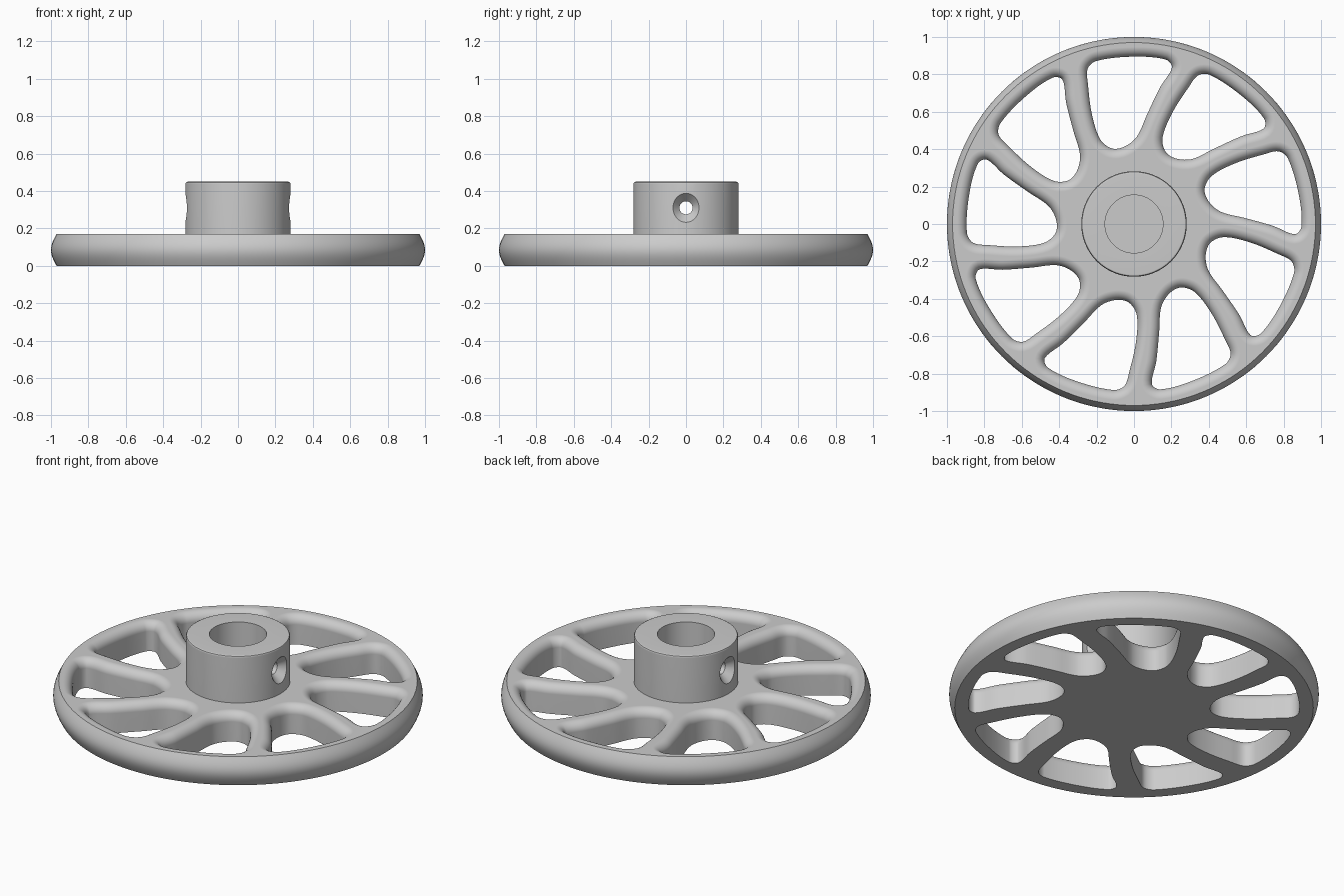
import bpy, bmesh, math
from mathutils import Vector, Matrix

if "Cube" in bpy.data.objects:
    bpy.data.objects.remove(bpy.data.objects["Cube"], do_unlink=True)

grey = bpy.data.materials.new("plain grey")
grey.use_nodes = True
colour = (0.6, 0.6, 0.6, 1)
grey.diffuse_color = colour
grey.node_tree.nodes["Principled BSDF"].inputs["Base Color"].default_value = colour

WHEEL_TOP, HUB_TOP, WINDOWS = 0.17, 0.45, 9


def add_object(name, bm):
    bmesh.ops.recalc_face_normals(bm, faces=bm.faces[:])
    mesh = bpy.data.meshes.new(name)
    bm.to_mesh(mesh)
    bm.free()
    mesh.materials.append(grey)
    obj = bpy.data.objects.new(name, mesh)
    bpy.context.collection.objects.link(obj)
    return obj


def loft(bm, rings, closed=False):
    """Skin rings of points; cap the ends, or join last to first."""
    rows = [[bm.verts.new(p) for p in ring] for ring in rings]
    n = len(rows[0])
    pairs = list(zip(rows, rows[1:])) + ([(rows[-1], rows[0])] if closed else [])
    for a, b in pairs:
        for i in range(n):
            j = (i + 1) % n
            bm.faces.new((a[i], a[j], b[j], b[i]))
    if not closed:
        bm.faces.new(rows[0][::-1])
        bm.faces.new(rows[-1])


def lathe(name, profile, steps, closed=False, turn=None):
    bm = bmesh.new()
    angles = [math.tau * i / steps for i in range(steps)]
    loft(bm, [[(r * math.cos(a), r * math.sin(a), z) for a in angles] for r, z in profile], closed)
    if turn:
        bm.transform(turn)
    return add_object(name, bm)


def cut(target, cutter):
    mod = target.modifiers.new("cut", "BOOLEAN")
    mod.operation, mod.solver, mod.object = "DIFFERENCE", "EXACT", cutter
    bpy.context.view_layer.objects.active = target
    bpy.ops.object.modifier_apply(modifier=mod.name)
    bpy.data.objects.remove(cutter, do_unlink=True)


def smooth(obj, degrees):
    bpy.ops.object.select_all(action="DESELECT")
    obj.select_set(True)
    bpy.context.view_layer.objects.active = obj
    bpy.ops.object.shade_smooth_by_angle(angle=math.radians(degrees))
    obj.modifiers.new("even normals", "WEIGHTED_NORMAL").keep_sharp = True


def smooth_loop(points, steps):
    """Closed curve through the points."""
    pts = [Vector(p) for p in points]
    n, out = len(pts), []
    for i in range(n):
        a, b, c, d = (pts[(i + k) % n] for k in (-1, 0, 1, 2))
        # tangents scaled to the local spacing keep the corners clean
        h = (c - b).length
        m0 = (c - a) / ((b - a).length + h) * h
        m1 = (d - b) / ((d - c).length + h) * h
        for s in range(steps):
            t = s / steps
            out.append(b * (2*t**3 - 3*t**2 + 1) + m0 * (t**3 - 2*t**2 + t)
                       + c * (3*t**2 - 2*t**3) + m1 * (t**3 - t**2))
    return out


# Wheel disc with a bulging rim
rim = [(0.97 + 0.03 * math.sin(math.pi * t / 12), WHEEL_TOP * t / 12) for t in range(13)]
wheel = lathe("spoked_wheel", rim, 144)

# Swept windows, flared at the top to round the spokes
outline = smooth_loop([
    (-0.20, 0.872), (0, 0.895), (0.17, 0.879), (0.203, 0.837), (0.139, 0.73),
    (0.07, 0.586), (0.016, 0.468), (-0.05, 0.414), (-0.118, 0.404),
    (-0.18, 0.452), (-0.225, 0.586), (-0.246, 0.746), (-0.248, 0.83)], 6)
count = len(outline)
normals = []
for i in range(count):
    along = outline[(i + 1) % count] - outline[i - 1]
    normals.append(Vector((-along.y, along.x)).normalized())
ROUND = 0.052
levels = [(-0.05, 0)]
for k in range(9):
    a = math.pi / 2 * k / 8
    levels.append((WHEEL_TOP - ROUND + ROUND * math.sin(a), ROUND * (1 - math.cos(a))))
levels.append((WHEEL_TOP + 0.05, ROUND))
bm = bmesh.new()
for w in range(WINDOWS):
    turn = Matrix.Rotation(math.tau * w / WINDOWS, 3, "Z")
    loft(bm, [[turn @ (p + q * off).to_3d() + Vector((0, 0, z)) for p, q in zip(outline, normals)]
              for z, off in levels])
cut(wheel, add_object("window_cutter", bm))
smooth(wheel, 35)

# Hub collar with an open bore
hub = lathe("hub_collar", [
    (0.155, WHEEL_TOP - 0.01), (0.282, WHEEL_TOP - 0.01), (0.282, HUB_TOP - 0.012),
    (0.278, HUB_TOP - 0.004), (0.27, HUB_TOP), (0.155, HUB_TOP)], 96, closed=True)

# Countersunk cross hole through both walls
cross = Matrix.Translation((0, 0, 0.31)) @ Matrix.Rotation(math.pi / 2, 4, "Y")
cut(hub, lathe("cross_hole_cutter", [
    (0.085, -0.29), (0.035, -0.235), (0.035, 0.235), (0.085, 0.29)], 40, turn=cross))
smooth(hub, 30)
